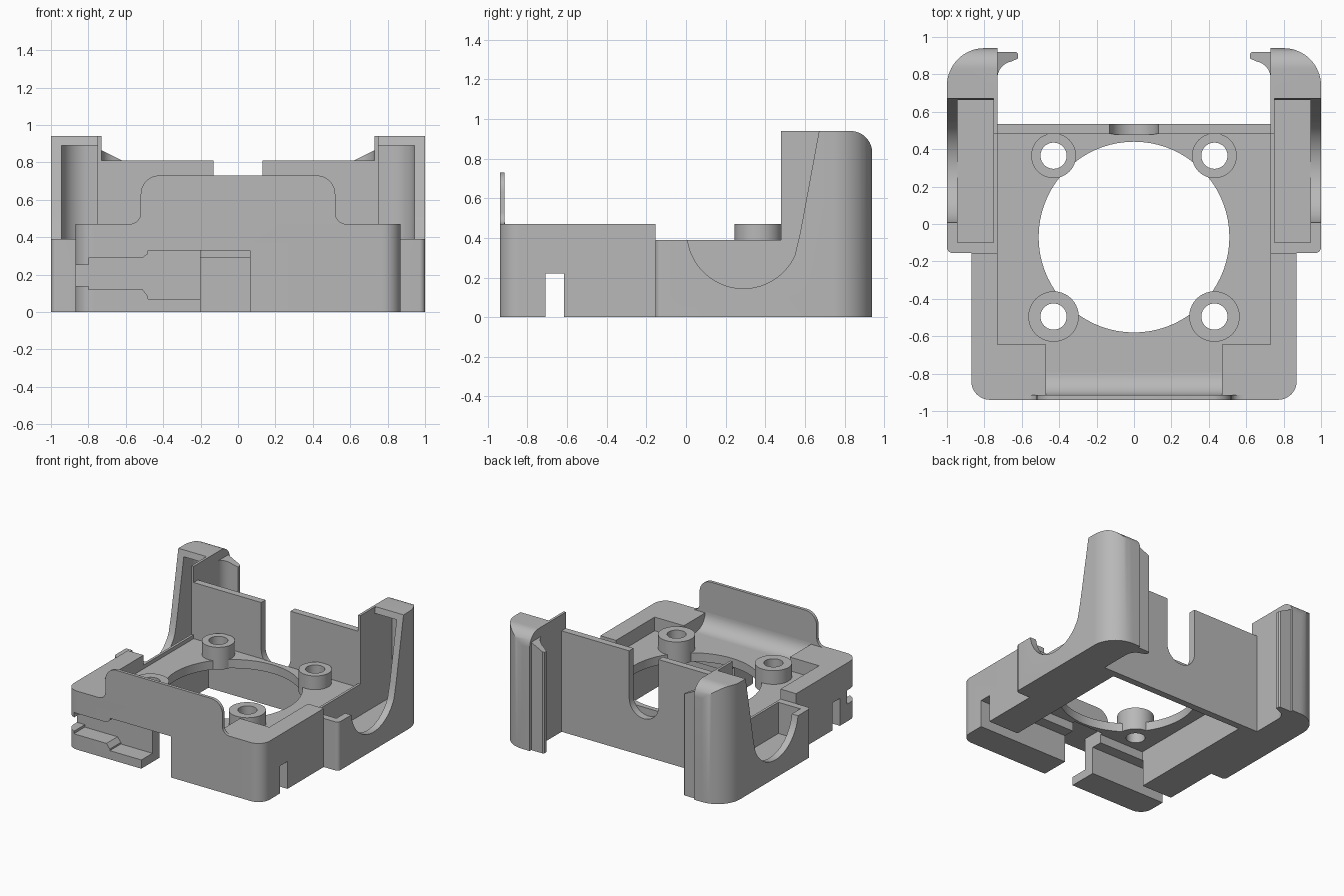
import bpy, bmesh, math
from mathutils import Vector

old = bpy.data.objects.get("Cube")
if old:
    bpy.data.objects.remove(old, do_unlink=True)

grey = bpy.data.materials.new("light grey plastic")
grey.use_nodes = True
colour = (0.48, 0.48, 0.48, 1)
grey.diffuse_color = colour
grey.node_tree.nodes["Principled BSDF"].inputs["Base Color"].default_value = colour


def arc(cx, cy, r, a0, a1, n=12):
    angles = [math.radians(a0 + (a1 - a0) * i / n) for i in range(n + 1)]
    return [(cx + r * math.cos(a), cy + r * math.sin(a)) for a in angles]


def prism(name, points, axis, lo, hi):
    """Extrude a 2D outline along x, y or z."""
    place = {"x": lambda p, d: (d, p[0], p[1]),
             "y": lambda p, d: (p[0], d, p[1]),
             "z": lambda p, d: (p[0], p[1], d)}[axis]
    bm = bmesh.new()
    face = bm.faces.new([bm.verts.new(place(p, lo)) for p in points])
    out = bmesh.ops.extrude_face_region(bm, geom=[face])
    moved = [v for v in out["geom"] if isinstance(v, bmesh.types.BMVert)]
    bmesh.ops.translate(bm, verts=moved, vec=Vector(place((0, 0), hi - lo)))
    bmesh.ops.recalc_face_normals(bm, faces=bm.faces)
    mesh = bpy.data.meshes.new(name)
    bm.to_mesh(mesh)
    bm.free()
    obj = bpy.data.objects.new(name, mesh)
    bpy.context.collection.objects.link(obj)
    mesh.materials.append(grey)
    return obj


def box(name, x0, x1, y0, y1, z0, z1):
    return prism(name, [(x0, y0), (x1, y0), (x1, y1), (x0, y1)], "z", z0, z1)


def rod(name, x, y, r, z0, z1, n=40):
    return prism(name, arc(x, y, r, 0, 360, n)[:-1], "z", z0, z1)


def apply(obj, mod):
    bpy.context.view_layer.objects.active = obj
    bpy.ops.object.modifier_apply(modifier=mod.name)


def combine(obj, operation, *tools):
    for tool in tools:
        mod = obj.modifiers.new("join", "BOOLEAN")
        mod.operation, mod.solver, mod.object = operation, "EXACT", tool
        apply(obj, mod)
        bpy.data.objects.remove(tool, do_unlink=True)


def mirror(obj):
    apply(obj, obj.modifiers.new("mirror", "MIRROR"))


FLOOR, UNDER, RIM = 0.36, 0.29, 0.47

# Main tray: rounded front block and the deck behind it
outline = ([(0.87, -0.155), (-0.87, -0.155)]
           + arc(-0.77, -0.84, 0.1, 180, 270) + arc(0.77, -0.84, 0.1, 270, 360))
tray = prism("tray", outline, "z", 0, RIM)
combine(tray, "DIFFERENCE",
        box("wide_recess", -0.73, 0.73, -0.645, 0, FLOOR, 1),
        box("front_recess", -0.47, 0.47, -0.915, -0.6, FLOOR, 1))
combine(tray, "UNION", box("deck", -0.74, 0.74, -0.2, 0.5, 0, FLOOR))

# Underside cavity, round opening, strap slot and front cable channel
combine(tray, "DIFFERENCE",
        box("cavity", -0.6, 0.6, -0.62, 0.48, -0.1, UNDER),
        rod("opening", 0, -0.07, 0.51, 0.1, 1, 72),
        box("strap_slot", -1.1, 1.1, -0.71, -0.615, -0.1, 0.22),
        box("front_gap", -0.2, 0.065, -1, -0.6, -0.1, 0.33),
        box("plug_channel", -0.48, -0.19, -1, -0.8, 0.07, 0.33),
        prism("channel_taper", [(-0.51, 0.12), (-0.47, 0.07), (-0.47, 0.32), (-0.51, 0.29)],
              "y", -1, -0.8),
        box("cable_channel", -0.8, -0.5, -1, -0.8, 0.12, 0.29),
        box("cable_exit", -1, -0.79, -1, -0.8, 0.14, 0.25))

# Screw bosses
screws = [(sx * 0.43, y, r) for sx in (-1, 1) for y, r in ((0.365, 0.12), (-0.495, 0.135))]
for x, y, r in screws:
    combine(tray, "UNION", rod("boss", x, y, r, UNDER, RIM))
for x, y, r in screws:
    combine(tray, "DIFFERENCE", rod("screw_hole", x, y, 0.07, 0, 1))

# Front lip with rounded shoulders, and the fillet at its foot
right_half = (arc(0.58, RIM + 0.06, 0.06, 270, 180, 8)
              + arc(0.42, 0.63, 0.1, 0, 90))
lip_shape = [(0.58, 0.4)] + right_half
lip_shape += [(-x, z) for x, z in reversed(lip_shape)]
lip = prism("front_lip", lip_shape, "y", -0.94, -0.915)
fillet = prism("lip_fillet", [(-0.925, FLOOR - 0.01)]
               + [(-0.925, FLOOR + 0.12)] + arc(-0.795, FLOOR + 0.12, 0.12, 180, 270)
               + [(-0.795, FLOOR - 0.01)], "x", -0.47, 0.47)

# Back wall with a round-bottomed notch
wall = box("back_wall", -0.74, 0.74, 0.48, 0.535, 0, 0.81)
notch = [(0.13, 1), (-0.13, 1)] + arc(0, 0.43, 0.13, 180, 360, 20)
combine(wall, "DIFFERENCE", prism("notch", notch, "y", 0.3, 0.7))
combine(tray, "DIFFERENCE", prism("deck_notch", notch, "y", 0.478, 0.6))

# Side arms with tall hollow rear posts
arm = prism("side_arms", [(-0.155, 0), (0.94, 0)] + arc(0.83, 0.83, 0.11, 0, 90)
            + [(0.48, 0.94), (0.48, 0.39), (-0.155, 0.39)], "x", 0.6, 1.1)
plan = ([(0.73, -0.155)] + arc(0.97, -0.125, 0.03, 270, 360, 6)
        + arc(0.8, 0.74, 0.2, 0, 90, 16) + [(0.73, 0.94)])
combine(arm, "INTERSECT", prism("arm_plan", plan, "z", -0.1, 1.1))
scoop = (arc(0.29, 0.43, 0.285, 188, 335, 28)
         + [(0.575, 0.42), (0.675, 0.96), (0.4, 1.1), (0.005, 1.1)])
pocket = ([(0.75, -0.1), (0.945, -0.1)] + arc(0.8, 0.74, 0.145, 0, 90, 14)
          + [(0.75, 0.885)])
combine(arm, "DIFFERENCE",
        prism("pocket", pocket, "z", 0.14, 0.89),
        prism("scoop", scoop, "x", 0.75, 1.2))
mirror(arm)

# Curved clips on the inner back edge of each post
clip = prism("rear_clips", [(0.745, 0.92), (0.63, 0.92), (0.62, 0.91), (0.62, 0.885)]
             + arc(0.64, 0.78, 0.09, 80, 0, 8) + [(0.745, 0.78)], "z", 0, 0.81)
for v in clip.data.vertices:
    if v.co.z > 0.5:
        v.co.z += (v.co.x - 0.62) * 0.5
mirror(clip)

# Smooth the rounded faces while keeping edges crisp
bpy.ops.object.select_all(action="DESELECT")
for obj in (tray, lip, fillet, wall, arm, clip):
    obj.select_set(True)
bpy.context.view_layer.objects.active = tray
bpy.ops.object.shade_smooth_by_angle(angle=math.radians(30))
